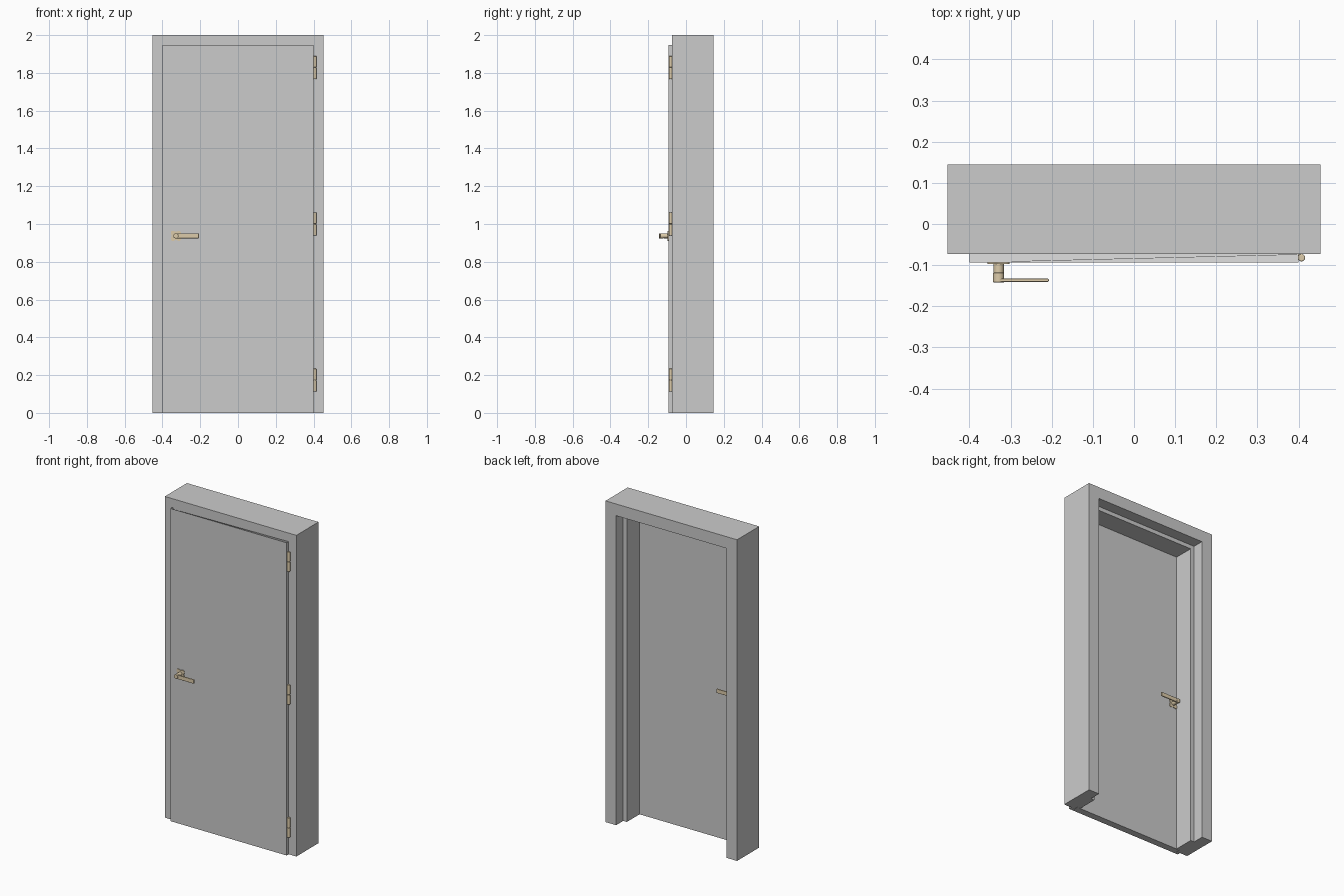
import bpy, bmesh, math
from mathutils import Matrix, Vector

if "Cube" in bpy.data.objects:
    bpy.data.objects.remove(bpy.data.objects["Cube"])

brass = bpy.data.materials.new("brass")
brass.diffuse_color = (0.72, 0.6, 0.4, 1)
brass.use_nodes = True
brass.node_tree.nodes["Principled BSDF"].inputs["Base Color"].default_value = brass.diffuse_color


def add_object(name, bm, mat=None, smooth=False, bevel=0):
    bmesh.ops.recalc_face_normals(bm, faces=bm.faces[:])
    mesh = bpy.data.meshes.new(name)
    bm.to_mesh(mesh)
    bm.free()
    ob = bpy.data.objects.new(name, mesh)
    bpy.context.collection.objects.link(ob)
    if mat:
        mesh.materials.append(mat)
    if bevel:
        mod = ob.modifiers.new("bevel", 'BEVEL')
        mod.width, mod.segments = bevel, 3
    if smooth:
        bpy.ops.object.select_all(action='DESELECT')
        ob.select_set(True)
        bpy.context.view_layer.objects.active = ob
        bpy.ops.object.shade_smooth_by_angle(angle=math.radians(35))
    return ob


def box(bm, x0, x1, y0, y1, z0, z1):
    m = Matrix.Translation(((x0 + x1) / 2, (y0 + y1) / 2, (z0 + z1) / 2))
    bmesh.ops.create_cube(bm, size=1, matrix=m @ Matrix.Diagonal((x1 - x0, y1 - y0, z1 - z0, 1)))


def cylinder(bm, center, radius, depth, along_y=False, segments=24):
    m = Matrix.Translation(center)
    if along_y:
        m = m @ Matrix.Rotation(math.pi / 2, 4, 'X')
    bmesh.ops.create_cone(bm, cap_ends=True, segments=segments, radius1=radius,
                          radius2=radius, depth=depth, matrix=m)


# Frame: stepped profile (inset, y) swept up, across and down with mitred corners
W, H = 0.453, 2.0
profile = [(0, -0.073), (0, 0.145), (0.073, 0.145), (0.073, 0.075),
           (0.098, 0.075), (0.098, -0.049), (0.075, -0.049), (0.075, -0.073)]
bm = bmesh.new()
rings = []
for side, top in ((-1, False), (-1, True), (1, True), (1, False)):
    rings.append([bm.verts.new((side * (W - w), y, H - w if top else 0)) for w, y in profile])
n = len(profile)
for a, b in zip(rings, rings[1:]):
    for i in range(n):
        bm.faces.new((a[i], a[(i + 1) % n], b[(i + 1) % n], b[i]))
bm.faces.new(rings[0])
bm.faces.new(rings[-1])
add_object("door_frame", bm)

# Door leaf: T-shaped section whose front lip overlaps the frame
bm = bmesh.new()
half = [(0.4, -0.093), (0.4, -0.0735), (0.376, -0.0735), (0.376, -0.05)]
section = half + [(-x, y) for x, y in reversed(half)]
rings = [[bm.verts.new((x, y, z if z == 0 else z - (0.4 - abs(x)))) for x, y in section]
         for z in (0, 1.947)]
m = len(section)
for i in range(m):
    bm.faces.new((rings[0][i], rings[0][(i + 1) % m], rings[1][(i + 1) % m], rings[1][i]))
for r in rings:
    bm.faces.new(r)
add_object("door_leaf", bm)

# Hinges: two knuckles, a pin and a thin leaf each
for i, z in enumerate((0.173, 1.0, 1.828)):
    x, y = 0.407, -0.082
    bm = bmesh.new()
    for s in (-1, 1):
        cylinder(bm, (x, y, z + s * 0.031), 0.009, 0.06, segments=20)
    add_object(f"hinge_knuckles_{i + 1}", bm, brass, True, 0.003)
    bm = bmesh.new()
    cylinder(bm, (x, y, z), 0.005, 0.11, segments=16)
    box(bm, 0.399, 0.407, -0.079, -0.073, z - 0.05, z + 0.05)
    add_object(f"hinge_pin_{i + 1}", bm, brass, True)

# Handles: lobed rose, round neck and flat lever on both door faces
HX, HZ = -0.329, 0.937
for name, y0, d in (("front", -0.093, -1), ("back", -0.05, 1)):
    bm = bmesh.new()
    ring = []
    for k in range(48):
        t = 2 * math.pi * k / 48
        r = 0.028 - 0.006 * math.cos(4 * t)
        ring.append(bm.verts.new((HX + r * math.cos(t), y0, HZ + r * math.sin(t))))
    face = bm.faces.new(ring)
    ext = bmesh.ops.extrude_face_region(bm, geom=[face])
    new = [v for v in ext["geom"] if isinstance(v, bmesh.types.BMVert)]
    bmesh.ops.translate(bm, verts=new, vec=Vector((0, d * 0.004, 0)))
    add_object(f"{name}_handle_rose", bm, brass, True)

    bm = bmesh.new()
    cylinder(bm, (HX, y0 + d * 0.014, HZ), 0.0125, 0.024, True)
    cylinder(bm, (HX, y0 + d * 0.037, HZ), 0.0135, 0.024, True)
    add_object(f"{name}_handle_neck", bm, brass, True, 0.0015)

    bm = bmesh.new()
    ya, yb = sorted((y0 + d * 0.04, y0 + d * 0.0475))
    box(bm, HX, -0.207, ya, yb, HZ - 0.0125, HZ + 0.0125)
    add_object(f"{name}_handle_lever", bm, brass, True, 0.002)
